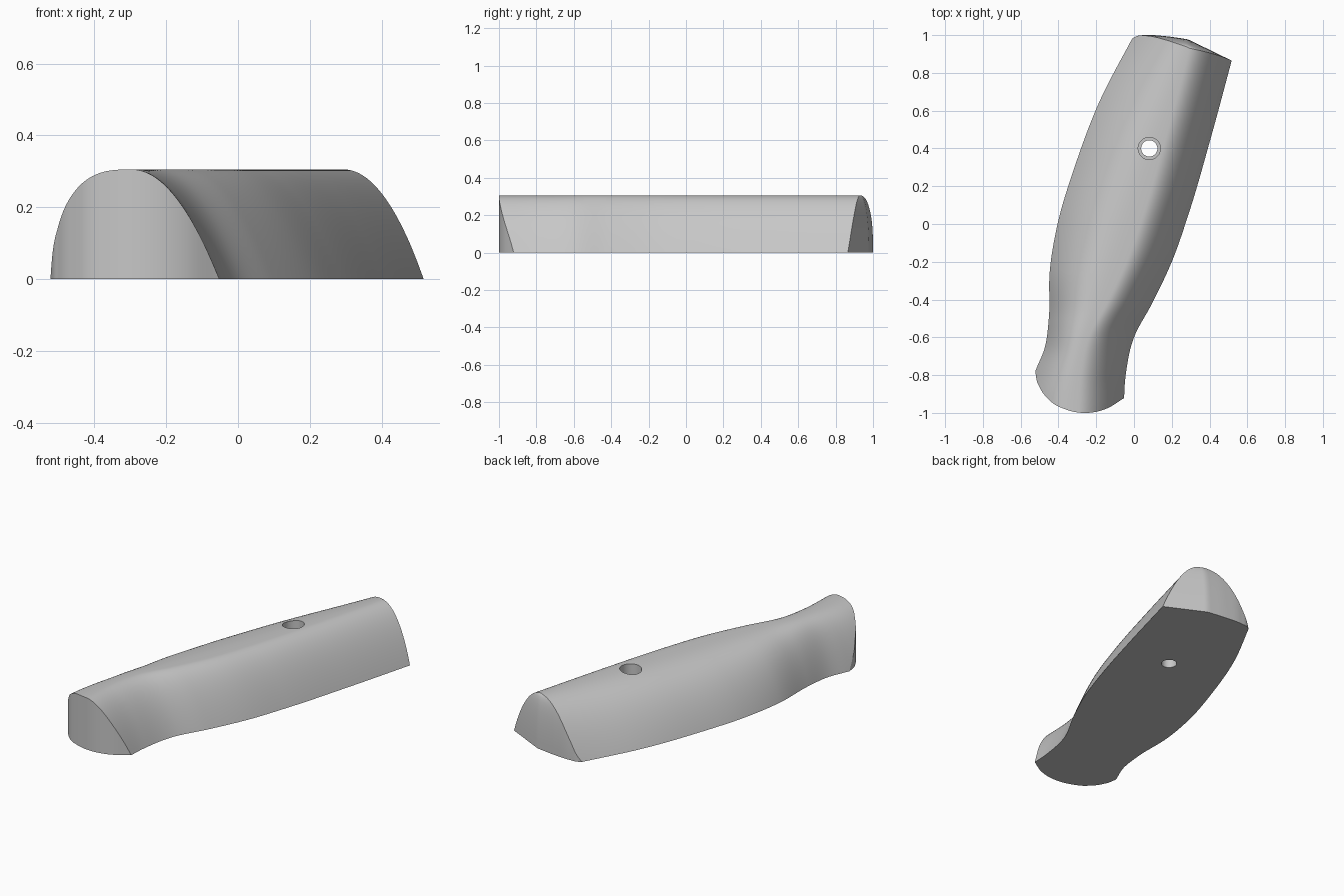
import bpy, bmesh, math

if "Cube" in bpy.data.objects:
    bpy.data.objects.remove(bpy.data.objects["Cube"])

H = 0.305          # height of the grip
ROWS, SIDE = 90, 28
CAP = 10
RIGHT_W = 0.24     # width of the right flank


def curve(points):
    """Smooth function through (t, value) points, flat outside the range."""
    n = len(points)
    step = [b[0] - a[0] for a, b in zip(points, points[1:])]
    rise = [(b[1] - a[1]) / (b[0] - a[0]) for a, b in zip(points, points[1:])]
    slope = [rise[0]]
    for i in range(1, n - 1):
        slope.append((rise[i] * step[i - 1] + rise[i - 1] * step[i]) / (step[i - 1] + step[i]))
    slope.append(rise[-1])

    def f(t):
        if t <= points[0][0]:
            return points[0][1]
        if t >= points[-1][0]:
            return points[-1][1]
        i = max(k for k in range(n - 1) if points[k][0] <= t)
        (t0, v0), (t1, v1) = points[i], points[i + 1]
        d = t1 - t0
        s = (t - t0) / d
        return ((2*s**3 - 3*s**2 + 1) * v0 + (s**3 - 2*s**2 + s) * d * slope[i]
                + (3*s**2 - 2*s**3) * v1 + (s**3 - s**2) * d * slope[i + 1])
    return f


# Outline of the grip seen from above: x of both edges along y
left = curve([(-1.0, -0.585), (-0.9, -0.565), (-0.78, -0.523), (-0.66, -0.474), (-0.5, -0.451),
              (-0.25, -0.446), (0.02, -0.40), (0.3, -0.315), (0.65, -0.182), (1.0, 0.0)])
right = curve([(-1.0, -0.055), (-0.8, -0.044), (-0.6, 0.0), (-0.42, 0.096), (-0.2, 0.2),
               (0.05, 0.288), (0.45, 0.405), (0.865, 0.517), (1.0, 0.553)])
# Fullness of the left flank along y
fullness = curve([(-1.0, 3.0), (-0.7, 3.0), (-0.35, 3.6), (0.0, 3.3), (0.4, 2.9), (0.75, 2.4), (1.0, 2.15)])
# Outline of both ends: y along x
front = curve([(-0.523, -0.775), (-0.518, -0.812), (-0.5, -0.862), (-0.45, -0.93), (-0.36, -0.982),
               (-0.25, -1.0), (-0.14, -0.975), (-0.05, -0.92)])
back_left = curve([(-0.012, 0.98), (0.01, 0.993), (0.06, 1.0), (0.16, 0.995), (0.285, 0.978)])


def back(x, z):
    y = back_left(x) if x < 0.285 else 0.978 - (x - 0.285) * 0.487
    return y - 0.043 * (1 - math.sqrt(max(0, 1 - (z / H) ** 2)))


def section(k, y):
    """Point k of the cross-section: both flanks arch up to one smooth ridge."""
    l, r = left(y), right(y)
    if k <= SIDE:
        t = (k / SIDE) ** 1.5
        return l + (r - RIGHT_W - l) * t, H * (1 - (1 - t) ** fullness(y))
    s = k / SIDE - 1
    return r - RIGHT_W * (1 - s), H * (1 - s * s)


def end_y(k, limit, y):
    for _ in range(60):
        x, z = section(k, y)
        y = 0.6 * y + 0.4 * limit(x, z)
    return y


def front_wall(x, z):
    return front(x)


def skin(g):
    for a, b in zip(g, g[1:]):
        for j in range(len(a) - 1):
            bm.faces.new((a[j], b[j], b[j + 1], a[j + 1]))


# Grip body
bm = bmesh.new()
grid = []
for k in range(2 * SIDE + 1):
    y0, y1 = end_y(k, front_wall, -0.9), end_y(k, back, 0.95)
    line = []
    for j in range(ROWS + 1):
        y = y0 + (y1 - y0) * j / ROWS
        x, z = section(k, y)
        line.append(bm.verts.new((x, y, z)))
    grid.append(line)
skin(grid)

# End caps: upright front wall and rounded back wall
for j, limit in ((0, front_wall), (ROWS, back)):
    cap = []
    for line in grid:
        x, y, top = line[j].co
        col = [line[j]]
        for i in range(1, CAP + 1):
            z = top * math.cos(i / CAP * math.pi / 2)
            col.append(bm.verts.new((x, limit(x, z), z)))
        cap.append(col)
    skin(cap)
bmesh.ops.remove_doubles(bm, verts=bm.verts, dist=0.0004)
bmesh.ops.dissolve_degenerate(bm, edges=bm.edges, dist=0.0004)

# Flat underside
rim = [e for e in bm.edges if e.is_boundary]
for v in {v for e in rim for v in e.verts}:
    v.co.z = 0
bmesh.ops.contextual_create(bm, geom=rim)
bmesh.ops.recalc_face_normals(bm, faces=bm.faces)
mesh = bpy.data.meshes.new("grip_body")
bm.to_mesh(mesh)
bm.free()
grip = bpy.data.objects.new("grip_body", mesh)
bpy.context.collection.objects.link(grip)
grey = bpy.data.materials.new("plain grey")
grey.diffuse_color = (0.57, 0.57, 0.57, 1)
grey.use_nodes = True
grey.node_tree.nodes["Principled BSDF"].inputs["Base Color"].default_value = grey.diffuse_color
mesh.materials.append(grey)

# Screw hole with a wider counterbore at the top
for name, r, z0, z1 in (("hole_cutter", 0.043, -0.1, 0.5), ("counterbore_cutter", 0.059, 0.15, 0.5)):
    bpy.ops.mesh.primitive_cylinder_add(vertices=40, radius=r, depth=z1 - z0,
                                        location=(0.081, 0.4, (z0 + z1) / 2))
    cutter = bpy.context.object
    cutter.name = name
    cutter.hide_render = True
    mod = grip.modifiers.new(name, 'BOOLEAN')
    mod.operation = 'DIFFERENCE'
    mod.solver = 'EXACT'
    mod.object = cutter
    bpy.context.view_layer.objects.active = grip
    bpy.ops.object.modifier_apply(modifier=mod.name)
    bpy.data.objects.remove(cutter)

bpy.ops.object.select_all(action='DESELECT')
grip.select_set(True)
bpy.context.view_layer.objects.active = grip
bpy.ops.object.shade_smooth_by_angle(angle=math.radians(30))
